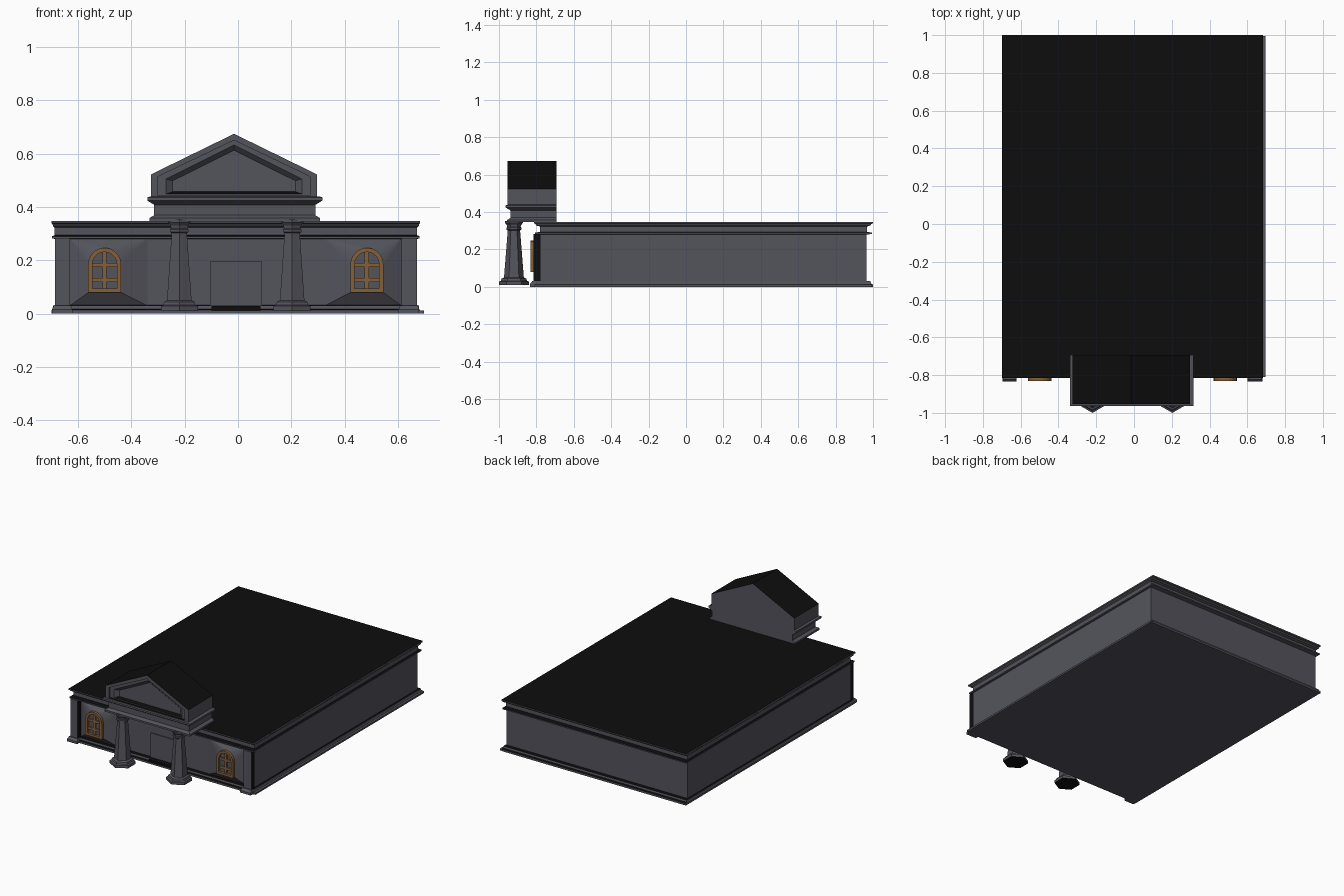
import bpy, bmesh, math

if "Cube" in bpy.data.objects:
    bpy.data.objects.remove(bpy.data.objects["Cube"])


def material(name, r, g, b):
    m = bpy.data.materials.new(name)
    m.diffuse_color = (r, g, b, 1)
    m.use_nodes = True
    m.node_tree.nodes["Principled BSDF"].inputs["Base Color"].default_value = m.diffuse_color
    return m


STONE = material("grey_stone", 0.088, 0.088, 0.108)
BLACK = material("black_roof", 0.004, 0.004, 0.004)
BROWN = material("brown_wood", 0.23, 0.115, 0.04)


def loft(name, loops, mat=STONE, dark=None, wrap=False):
    """Skin equal-length loops; faces whose normal passes the dark rule turn black."""
    bm = bmesh.new()
    rows = [[bm.verts.new(p) for p in loop] for loop in loops]
    n = len(rows[0])
    pairs = list(zip(rows, rows[1:]))
    if wrap:
        pairs.append((rows[-1], rows[0]))
    else:
        bm.faces.new(rows[0])
        bm.faces.new(rows[-1])
    for a, b in pairs:
        for i in range(n):
            j = (i + 1) % n
            bm.faces.new((a[i], a[j], b[j], b[i]))
    bmesh.ops.remove_doubles(bm, verts=bm.verts, dist=1e-5)
    bmesh.ops.recalc_face_normals(bm, faces=bm.faces)
    bm.normal_update()
    if dark:
        for f in bm.faces:
            f.material_index = int(dark(f.normal))
    me = bpy.data.meshes.new(name)
    bm.to_mesh(me)
    bm.free()
    me.materials.append(mat)
    if dark:
        me.materials.append(BLACK)
    ob = bpy.data.objects.new(name, me)
    bpy.context.collection.objects.link(ob)
    return ob


def rect(x0, x1, y0, y1, z):
    return [(x0, y0, z), (x1, y0, z), (x1, y1, z), (x0, y1, z)]


def box(name, x0, x1, y0, y1, z0, z1, mat=STONE, dark=None):
    return loft(name, [rect(x0, x1, y0, y1, z) for z in (z0, z1)], mat, dark)


def faces_up(n):
    return n.z > 0.7


CX = -0.008  # the building sits slightly off the centre line

# Main hall: wall with base, string course and cornice
profile = [(.035, 0), (.035, .013), (.025, .018), (.022, .03), (0, .032),
           (0, .28), (.03, .282), (.03, .29), (.003, .294), (.003, .322),
           (.022, .328), (.026, .336), (.036, .339), (.036, .348)]
loft("main_hall", [rect(CX - .678 - .35 * e, CX + .678 + .35 * e,
                        -.778 - e, .964 + e, z) for e, z in profile],
     dark=faces_up)
box("base_slab", -.697, .697, -.81, .995, 0, .012)

# Corner pilasters
for side, x0, x1 in (("left", -.686, -.63), ("right", .612, .67)):
    box(side + "_pilaster", x0, x1, -.815, -.77, .013, .283,
        dark=lambda n: abs(n.x) > .7)
    loft(side + "_pilaster_base", [rect(x0 - .011, x1 + .009, -.835, -.77, 0),
                                   rect(x0 - .011, x1 + .009, -.835, -.77, .015),
                                   rect(x0 - .004, x1 + .004, -.822, -.77, .03)])


# Arched windows, each on a wall bay that swells forward
def arch(cx, w, z0, spring, y, n=10):
    pts = [(cx + w, y, z0)]
    pts += [(cx + w * math.cos(math.pi * i / n), y,
             spring + w * math.sin(math.pi * i / n)) for i in range(n + 1)]
    return pts + [(cx - w, y, z0)]


for side, cx, x0, x1 in (("left", -.5, -.63, -.34), ("right", .483, .325, .612)):
    inner = arch(cx, .06, .08, .185, -.815)
    outer = [(x1 if p[0] > cx + 1e-4 else x0, -.779, .03 if p[2] < .1 else .28)
             for p in inner]
    loft(side + "_window_bay", [outer, inner])
    loft(side + "_window_frame",
         [arch(cx, .062, .079, .185, -.80), arch(cx, .062, .079, .185, -.832),
          arch(cx, .046, .094, .185, -.832), arch(cx, .046, .094, .185, -.80)],
         BROWN, wrap=True)
    box(side + "_window_mullion", cx - .008, cx + .008, -.824, -.81, .085, .24, BROWN)
    for i, z in enumerate((.126, .182)):
        box(f"{side}_window_bar_{i}", cx - .05, cx + .05, -.824, -.81,
            z - .008, z + .008, BROWN)

# Door and its threshold
box("door", -.105, .09, -.785, -.77, .03, .195)
box("threshold", -.1, .085, -.815, -.77, .01, .028, BLACK)

# Six-sided tapering columns
column = [(.08, .01), (.08, .028), (.07, .032), (.066, .044), (.053, .05),
          (.033, .302), (.04, .306), (.04, .316), (.036, .32),
          (.038, .33), (.048, .342), (.048, .352)]
for side, cx in (("left", -.22), ("right", .203)):
    loft(side + "_column",
         [[(cx + r * math.sin(k * math.pi / 3), -.92 - r * math.cos(k * math.pi / 3), z)
           for k in range(6)] for r, z in column],
         dark=lambda n: n.z < -.9)

# Portico entablature, flush at the back
PX = -.012
entablature = [(.018, .346), (.018, .358), (.003, .367), (0, .37), (0, .408),
               (.01, .414), (.02, .42), (.026, .424), (.026, .436), (.012, .44)]
loft("portico_entablature", [rect(PX - .302 - e, PX + .302 + e, -.938 - e, -.693, z)
                             for e, z in entablature])


# Gabled pediment with a stepped, recessed front
def gable(w, z0, eave, apex, y):
    return [(PX - .003 - w, y, z0), (PX - .003 + w, y, z0), (PX - .003 + w, y, eave),
            (PX - .003, y, apex), (PX - .003 - w, y, eave)]


loft("pediment", [gable(.311, .436, .522, .674, -.693),
                  gable(.311, .436, .522, .674, -.954),
                  gable(.284, .443, .514, .650, -.954),
                  gable(.284, .443, .514, .650, -.940),
                  gable(.255, .449, .505, .632, -.940),
                  gable(.230, .457, .498, .612, -.920)], dark=faces_up)
